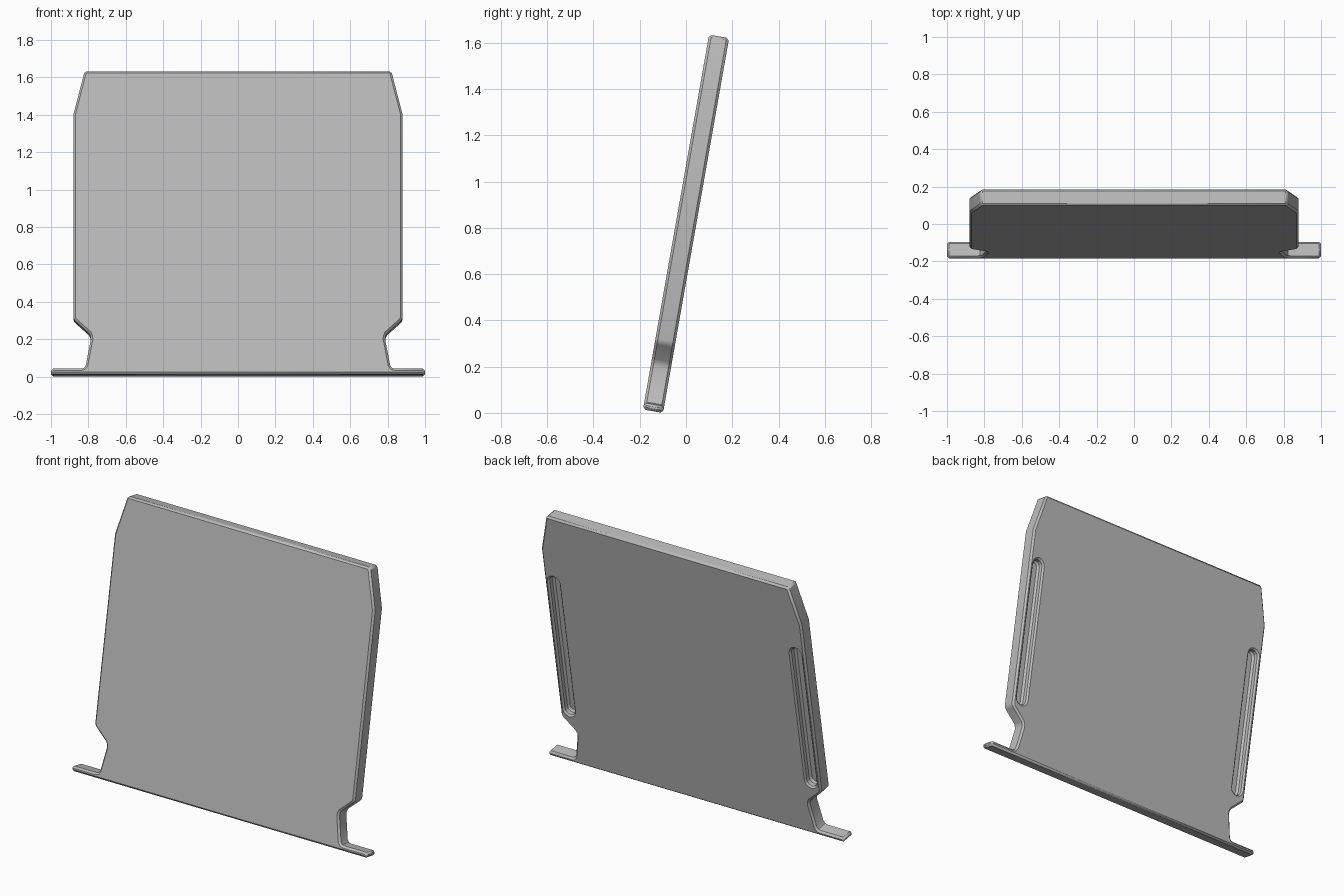
import bpy, bmesh, math
from mathutils import Matrix

if "Cube" in bpy.data.objects:
    bpy.data.objects.remove(bpy.data.objects["Cube"], do_unlink=True)

TILT = math.radians(10)
THICK = 0.088
# Local frame: x across, y through the thickness, z up the panel
LEAN = Matrix.Translation((0, -0.186, 0.015)) @ Matrix.Rotation(-TILT, 4, "X")

grey = bpy.data.materials.new("panel grey")
grey.use_nodes = True
COLOUR = (0.5, 0.5, 0.5, 1)
grey.diffuse_color = COLOUR
grey.node_tree.nodes["Principled BSDF"].inputs["Base Color"].default_value = COLOUR


def loft(name, loops):
    """Solid skinned through equal-length rings of points, capped at both ends."""
    bm = bmesh.new()
    rings = [[bm.verts.new(p) for p in loop] for loop in loops]
    for a, b in zip(rings, rings[1:]):
        for i in range(len(a)):
            j = (i + 1) % len(a)
            bm.faces.new((a[i], a[j], b[j], b[i]))
    bm.faces.new(rings[0])
    bm.faces.new(rings[-1])
    bmesh.ops.recalc_face_normals(bm, faces=bm.faces)
    mesh = bpy.data.meshes.new(name)
    bm.to_mesh(mesh)
    bm.free()
    mesh.materials.append(grey)
    obj = bpy.data.objects.new(name, mesh)
    bpy.context.collection.objects.link(obj)
    obj.matrix_world = LEAN
    return obj


# Panel outline with foot tabs, notches and tapered top corners
half = [(1.0, 0), (1.0, 0.03), (0.84, 0.03), (0.824, 0.034), (0.814, 0.048),
        (0.787, 0.188), (0.788, 0.205), (0.796, 0.222), (0.868, 0.287),
        (0.877, 0.298), (0.88, 0.312), (0.88, 1.41), (0.82, 1.645)]
outline = half + [(-x, z) for x, z in reversed(half)]
panel = loft("panel", [[(x, y, z) for x, z in outline] for y in (0, THICK)])


# Rounded slots recessed into the back, one near each side edge
def slot_ring(cx, radius, depth, low=0.355, high=1.205, steps=6):
    ring = []
    for base, start in ((high, 0), (low, math.pi)):
        for i in range(steps + 1):
            a = start + math.pi * i / steps
            ring.append((cx + radius * math.cos(a), THICK - depth,
                         base + radius * math.sin(a)))
    return ring


SLOT = ((0.044, -0.03), (0.044, 0), (0.034, 0.01), (0.034, 0.034), (0.022, 0.045))
bevel = panel.modifiers.new("rim", "BEVEL")
bevel.width = 0.011
bevel.segments = 1
bevel.limit_method = "ANGLE"
bevel.angle_limit = math.radians(50)
for side, sign in (("left", 1), ("right", -1)):
    cutter = loft(side + "_slot_cutter", [slot_ring(sign * 0.818, r, d) for r, d in SLOT])
    cutter.hide_render = True
    cutter.hide_set(True)
    cut = panel.modifiers.new(side + " slot", "BOOLEAN")
    cut.operation = "DIFFERENCE"
    cut.solver = "EXACT"
    cut.object = cutter

# Smooth the small fillets while keeping the creases sharp
bpy.ops.object.select_all(action="DESELECT")
panel.select_set(True)
bpy.context.view_layer.objects.active = panel
bpy.ops.object.shade_smooth_by_angle(angle=math.radians(32))
